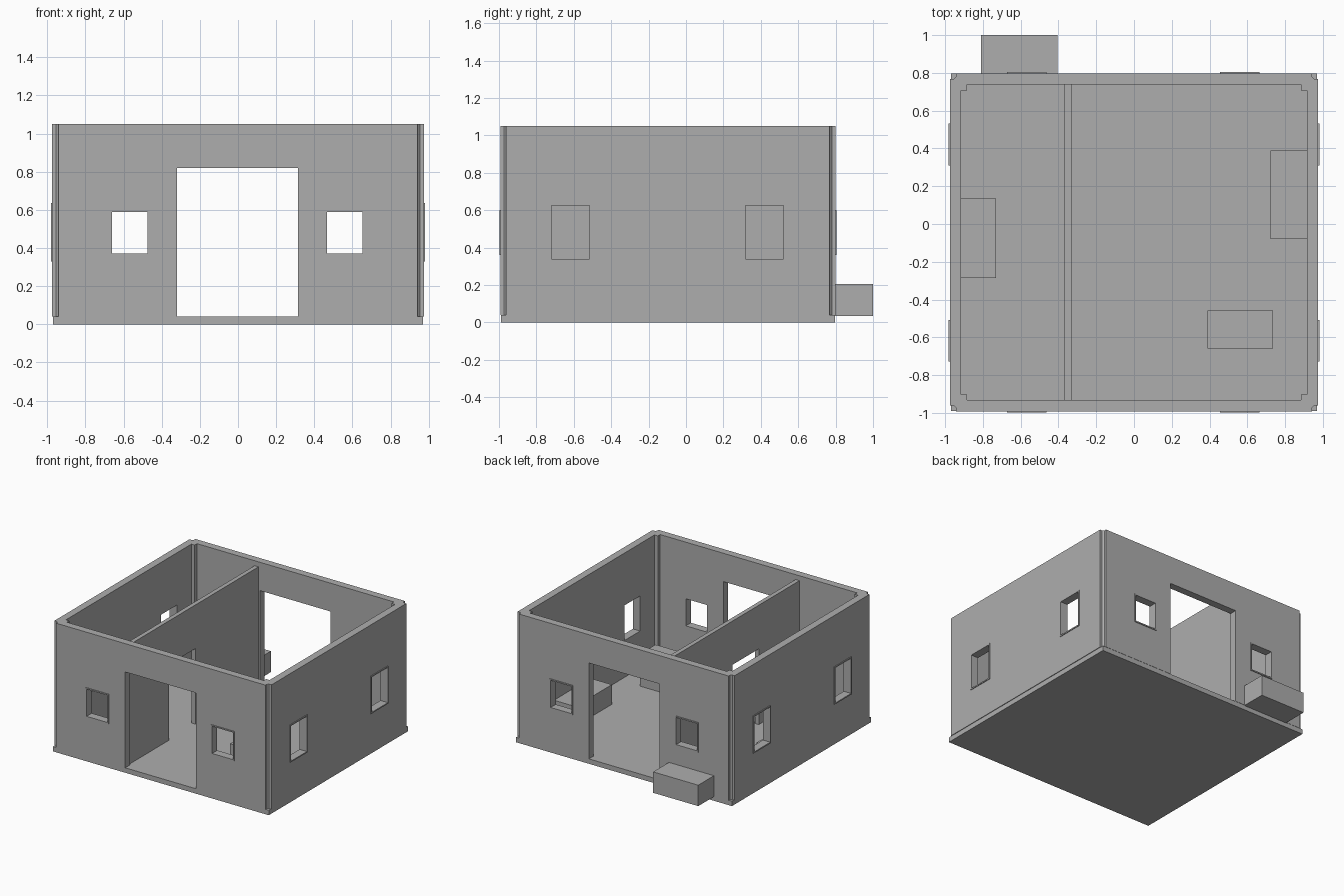
import bpy, bmesh

if "Cube" in bpy.data.objects:
    bpy.data.objects.remove(bpy.data.objects["Cube"])

grey = bpy.data.materials.new("plain grey")
grey.diffuse_color = (0.42, 0.42, 0.42, 1)
grey.use_nodes = True
grey.node_tree.nodes["Principled BSDF"].inputs["Base Color"].default_value = grey.diffuse_color


def add_mesh(name, bm):
    bmesh.ops.recalc_face_normals(bm, faces=bm.faces[:])
    me = bpy.data.meshes.new(name)
    bm.to_mesh(me)
    bm.free()
    me.materials.append(grey)
    ob = bpy.data.objects.new(name, me)
    bpy.context.collection.objects.link(ob)
    return ob


def box(name, x0, x1, y0, y1, z0, z1):
    bm = bmesh.new()
    bmesh.ops.create_cube(bm, size=1)
    for v in bm.verts:
        v.co = ((x0 + x1) / 2 + v.co.x * (x1 - x0),
                (y0 + y1) / 2 + v.co.y * (y1 - y0),
                (z0 + z1) / 2 + v.co.z * (z1 - z0))
    return add_mesh(name, bm)


def prism(name, pts, z0, z1):
    bm = bmesh.new()
    f = bm.faces.new([bm.verts.new((x, y, z0)) for x, y in pts])
    r = bmesh.ops.extrude_face_region(bm, geom=[f])
    for v in r["geom"]:
        if isinstance(v, bmesh.types.BMVert):
            v.co.z = z1
    return add_mesh(name, bm)


def cut(target, bounds):
    cutter = box("cutter", *bounds)
    cutter.hide_render = True
    mod = target.modifiers.new("cut", 'BOOLEAN')
    mod.operation = 'DIFFERENCE'
    mod.solver = 'EXACT'
    mod.object = cutter
    bpy.context.view_layer.objects.active = target
    bpy.ops.object.modifier_apply(modifier=mod.name)
    bpy.data.objects.remove(cutter)


def outline(hx, hy, corner):
    # repeats one corner profile (insets from the corner) around a rectangle
    pts = []
    for sx, sy, flip in ((1, 1, 0), (-1, 1, 1), (-1, -1, 0), (1, -1, 1)):
        c = corner[::-1] if flip else corner
        pts += [(sx * (hx - a), CY + sy * (hy - b)) for a, b in c]
    return pts


CY = -0.097           # middle of the house in y
FLOOR, TOP = 0.04, 1.05
HX, HY = 0.975, 0.895  # outer half sizes
IX, IY = 0.915, 0.835  # inner half sizes

# floor slab
box("floor_slab", -0.97, 0.97, -0.99, 0.796, 0, FLOOR)

# outer walls with notched corners outside and small posts in the inner corners
walls = prism("outer_walls", outline(HX, HY, [(0, 0.03), (0.021, 0.03), (0.033, 0.018), (0.033, 0)]),
              FLOOR, TOP)
room = prism("room_cutter", outline(IX, IY, [(0, 0.03), (0.03, 0.03), (0.03, 0)]), -0.5, 1.5)
room.hide_render = True
mod = walls.modifiers.new("room", 'BOOLEAN')
mod.operation = 'DIFFERENCE'
mod.solver = 'EXACT'
mod.object = room
bpy.context.view_layer.objects.active = walls
bpy.ops.object.modifier_apply(modifier=mod.name)
bpy.data.objects.remove(room)

# door openings front and back
cut(walls, (-0.32, 0.315, -1.2, 1.2, FLOOR - 0.02, 0.82))

# windows: opening through both facing walls, then a lining frame in each wall
RIM, PROUD = 0.01, 0.006
for i, (a, b) in enumerate(((-0.662, -0.474), (0.466, 0.654))):
    z0, z1 = 0.37, 0.59
    cut(walls, (a - RIM, b + RIM, -1.2, 1.2, z0 - RIM, z1 + RIM))
    for side, y0, y1 in (("front", CY - HY - PROUD, CY - IY), ("back", CY + IY, CY + HY + PROUD)):
        frame = box(f"{side}_window_frame_{i + 1}", a - RIM, b + RIM, y0, y1, z0 - RIM, z1 + RIM)
        cut(frame, (a, b, -1.2, 1.2, z0, z1))
for i, (a, b) in enumerate(((-0.718, -0.517), (0.319, 0.522))):
    z0, z1 = 0.34, 0.625
    cut(walls, (-1.2, 1.2, a - RIM, b + RIM, z0 - RIM, z1 + RIM))
    for side, x0, x1 in (("left", -HX - PROUD, -IX), ("right", IX, HX + PROUD)):
        frame = box(f"{side}_window_frame_{i + 1}", x0, x1, a - RIM, b + RIM, z0 - RIM, z1 + RIM)
        cut(frame, (-1.2, 1.2, a, b, z0, z1))

# inner partition with a doorway
partition = box("partition_wall", -0.367, -0.332, -0.932, 0.738, FLOOR, 1.01)
cut(partition, (-0.5, -0.2, -0.41, -0.07, FLOOR - 0.02, 0.655))

# furniture blocks inside and the bench behind the house
box("left_bench", -0.915, -0.73, -0.285, 0.135, FLOOR, 0.2)
box("right_bench", 0.722, 0.915, -0.08, 0.388, FLOOR, 0.2)
box("counter", 0.39, 0.735, -0.66, -0.458, FLOOR, 0.3)
box("outside_bench", -0.81, -0.405, 0.797, 1.0, 0.035, 0.205)
